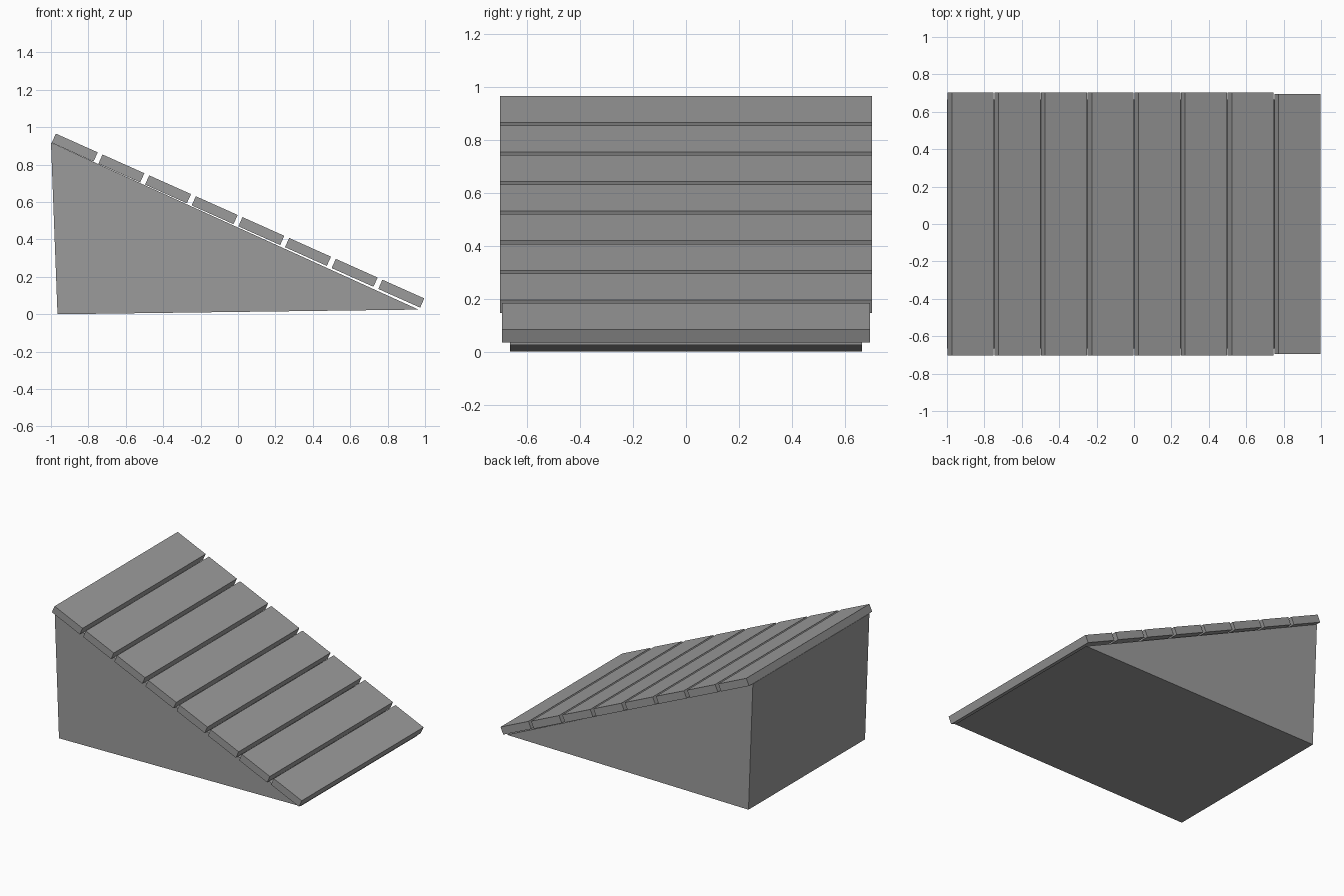
import bpy
import bmesh
from math import radians
from mathutils import Matrix

cube = bpy.data.objects.get("Cube")
if cube:
    bpy.data.objects.remove(cube, do_unlink=True)

# Single plain grey for every part
grey = bpy.data.materials.new("plain_grey")
grey.use_nodes = True
colour = (0.33, 0.33, 0.33, 1)
grey.diffuse_color = colour
grey.node_tree.nodes["Principled BSDF"].inputs["Base Color"].default_value = colour


def add_object(name, bm):
    bmesh.ops.recalc_face_normals(bm, faces=bm.faces)
    mesh = bpy.data.meshes.new(name)
    bm.to_mesh(mesh)
    bm.free()
    mesh.materials.append(grey)
    obj = bpy.data.objects.new(name, mesh)
    bpy.context.collection.objects.link(obj)
    return obj


# Solid triangular body: side profile extruded across the width
PROFILE = [(-1.0, 0.918), (-0.965, 0.0), (0.965, 0.025)]
HALF_WIDTH = 0.665
bm = bmesh.new()
side = bm.faces.new([bm.verts.new((x, -HALF_WIDTH, z)) for x, z in PROFILE])
extruded = bmesh.ops.extrude_face_region(bm, geom=[side], use_keep_orig=True)
moved = [v for v in extruded["geom"] if isinstance(v, bmesh.types.BMVert)]
bmesh.ops.translate(bm, verts=moved, vec=(0, 2 * HALF_WIDTH, 0))
add_object("ramp_body", bm)

# Row of planks laid down the slope with narrow gaps
COUNT = 8
for i in range(COUNT):
    t = i / (COUNT - 1)
    length = 1.39 if i == COUNT - 1 else 1.405
    bm = bmesh.new()
    bmesh.ops.create_cube(bm, size=1, matrix=Matrix.Diagonal((0.245, length, 0.054, 1)))
    plank = add_object(f"plank_{i + 1}", bm)
    plank.location = (-0.873 + 1.746 * t, 0, 0.891 - 0.781 * t)
    plank.rotation_euler = (0, radians(24.1), 0)
